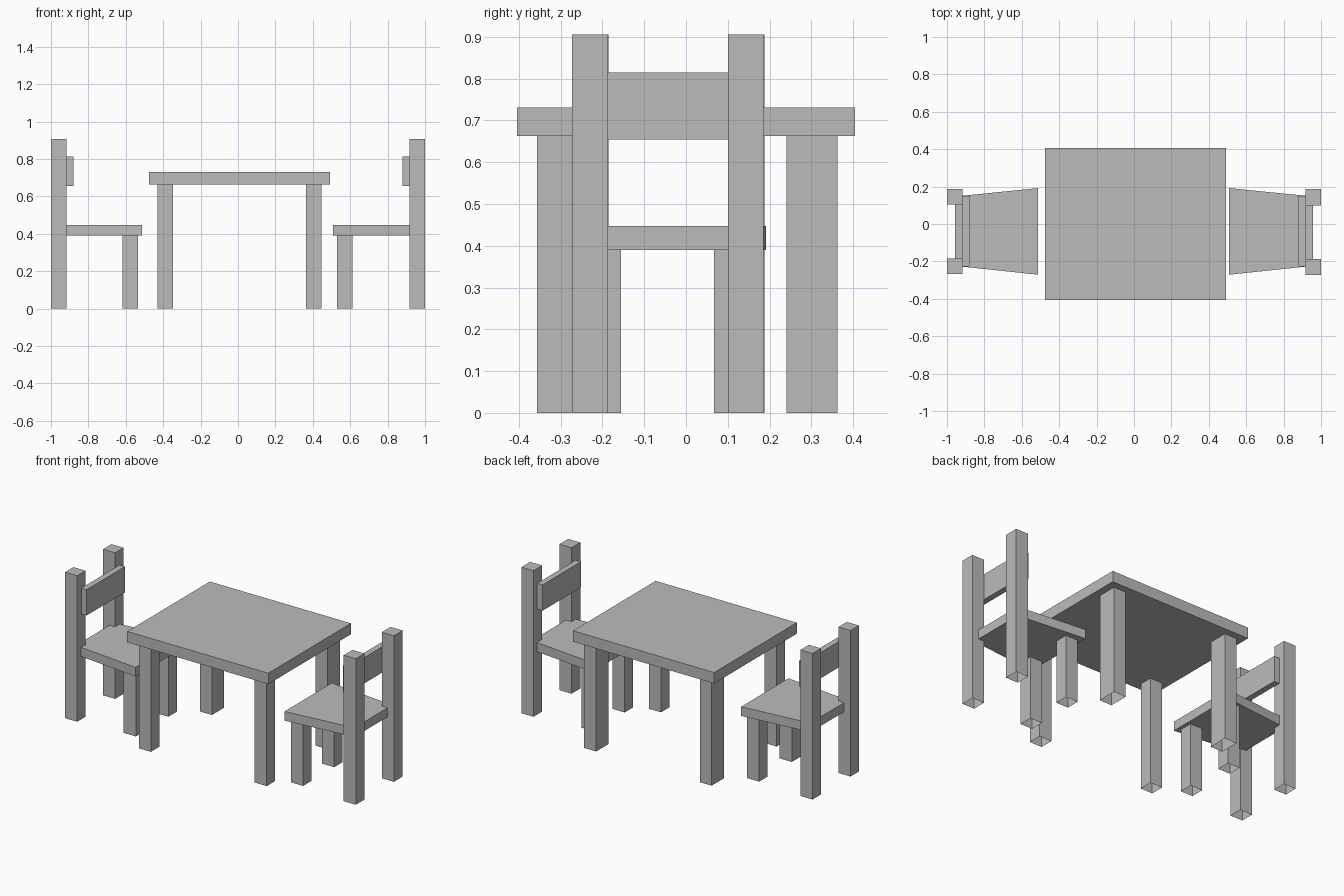
import bpy
import bmesh

if "Cube" in bpy.data.objects:
    bpy.data.objects.remove(bpy.data.objects["Cube"], do_unlink=True)

grey = bpy.data.materials.new("plain_grey")
grey.use_nodes = True
colour = (0.5, 0.5, 0.5, 1)
grey.diffuse_color = colour
grey.node_tree.nodes["Principled BSDF"].inputs["Base Color"].default_value = colour


def slab(name, outline, z, open_bottom=False):
    """Extrude a flat outline between two heights."""
    bm = bmesh.new()
    base = bm.faces.new([bm.verts.new((x, y, z[0])) for x, y in outline])
    top = bmesh.ops.extrude_face_region(bm, geom=[base], use_keep_orig=True)
    for v in top["geom"]:
        if isinstance(v, bmesh.types.BMVert):
            v.co.z = z[1]
    bmesh.ops.recalc_face_normals(bm, faces=bm.faces)
    if open_bottom:
        bmesh.ops.delete(bm, geom=[base], context="FACES_ONLY")
    mesh = bpy.data.meshes.new(name)
    bm.to_mesh(mesh)
    bm.free()
    mesh.materials.append(grey)
    obj = bpy.data.objects.new(name, mesh)
    bpy.context.collection.objects.link(obj)
    return obj


def block(name, x, y, z, open_bottom=False):
    a, b = sorted(x)
    return slab(name, [(a, y[0]), (b, y[0]), (b, y[1]), (a, y[1])], z, open_bottom)


# Table: top and four hollow legs, the back pair deeper
block("table_top", (-0.477, 0.492), (-0.405, 0.405), (0.663, 0.731))
for side, x in (("right", (-0.43, -0.348)), ("left", (0.363, 0.447))):
    for end, y in (("front", (-0.357, -0.274)), ("back", (0.241, 0.362))):
        block(f"table_{end}_{side}_leg", x, y, (0, 0.663), True)


def chair(name, s, seat_x, leg_x, post_ys, leg_ys):
    """Chair facing the table; s is the side of the table it stands on."""
    front, back = s * seat_x, s * 0.956
    slab(name + "_seat", [(front, -0.271), (back, -0.224), (back, 0.147), (front, 0.192)],
         (0.39, 0.447))
    block(name + "_backrest", (s * 0.88, s * 0.917), (-0.227, 0.149), (0.654, 0.814))
    for i, y in enumerate(post_ys):
        block(f"{name}_post_{i + 1}", (s * 0.917, s), y, (0, 0.906), True)
    for i, y in enumerate(leg_ys):
        block(f"{name}_leg_{i + 1}", (s * leg_x, s * (leg_x + 0.083)), y, (0, 0.39), True)


# Two chairs facing each other
chair("left_chair", 1, 0.509, 0.53,
      ((-0.273, -0.188), (0.1, 0.186)), ((-0.238, -0.155), (0.067, 0.15)))
chair("right_chair", -1, 0.513, 0.535,
      ((-0.267, -0.185), (0.105, 0.188)), ((-0.238, -0.155), (0.082, 0.165)))
